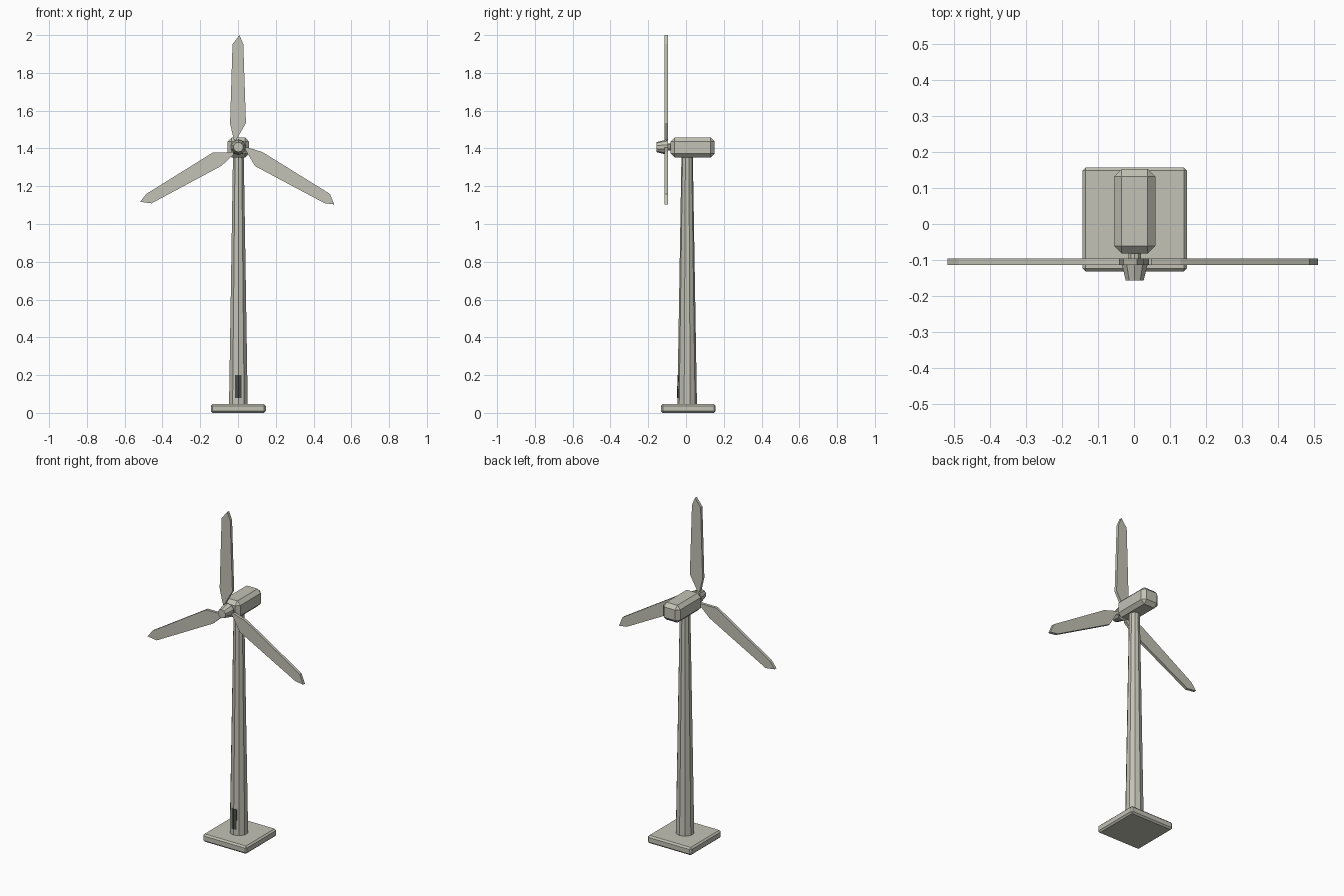
import bpy, bmesh, math
from mathutils import Matrix, Vector

if "Cube" in bpy.data.objects:
    bpy.data.objects.remove(bpy.data.objects["Cube"])

CX = 0.002            # slight offset of the fixed parts
HUB_Z = 1.407


def material(name, rgb):
    m = bpy.data.materials.new(name)
    m.diffuse_color = (*rgb, 1)
    m.use_nodes = True
    m.node_tree.nodes["Principled BSDF"].inputs["Base Color"].default_value = m.diffuse_color
    return m


GREY = material("warm grey", (0.54, 0.54, 0.465))
DARK = material("dark grey", (0.065, 0.075, 0.065))


def finish(bm, name, mat):
    bmesh.ops.recalc_face_normals(bm, faces=bm.faces)
    me = bpy.data.meshes.new(name)
    bm.to_mesh(me)
    bm.free()
    me.materials.append(mat)
    ob = bpy.data.objects.new(name, me)
    bpy.context.collection.objects.link(ob)
    return ob


def chamfer_box(name, lo, hi, w):
    bm = bmesh.new()
    bmesh.ops.create_cube(bm, size=1)
    lo, hi = Vector(lo), Vector(hi)
    for v in bm.verts:
        v.co = (lo + hi) / 2 + v.co * (hi - lo)
    bmesh.ops.bevel(bm, geom=bm.edges[:], offset=w, segments=1, affect='EDGES')
    return finish(bm, name, GREY)


def lathe(name, rings, n, to_world):
    """Stack n-sided rings (radius, height), cap the ends."""
    bm = bmesh.new()
    loops = []
    for r, h in rings:
        loops.append([bm.verts.new(to_world(
            r * math.sin(2 * math.pi * i / n), r * math.cos(2 * math.pi * i / n), h))
            for i in range(n)])
    for a, b in zip(loops, loops[1:]):
        for i in range(n):
            j = (i + 1) % n
            bm.faces.new((a[i], a[j], b[j], b[i]))
    bm.faces.new(loops[0])
    bm.faces.new(loops[-1])
    return finish(bm, name, GREY)


# Foundation slab and nacelle
chamfer_box("base_slab", (CX - 0.145, -0.132, 0), (CX + 0.145, 0.157, 0.046), 0.009)
chamfer_box("nacelle", (CX - 0.057, -0.082, 1.353), (CX + 0.057, 0.152, 1.457), 0.021)

# Tapered tower, one corner pointing to the front
TY = 0.006
R0, R1, Z0, Z1 = 0.052, 0.030, 0.04, 1.37
lathe("tower", [(R0, Z0), (R1, Z1)], 10, lambda a, b, h: (CX + a, TY - b, h))

# Door: thin plate bent round the front corner of the tower
bm = bmesh.new()
cols = []
for x in (-0.017, 0, 0.017):
    col = []
    for z in (0.08, 0.2):
        r = R0 + (R1 - R0) * (z - Z0) / (Z1 - Z0)
        y = TY - r + abs(x) * math.tan(math.radians(18))
        col.append([bm.verts.new((CX + x, y + d, z)) for d in (-0.002, 0.004)])
    cols.append(col)
for a, b in zip(cols, cols[1:]):
    for k in (0, 1):
        bm.faces.new((a[0][k], b[0][k], b[1][k], a[1][k]))
        bm.faces.new((a[k][0], b[k][0], b[k][1], a[k][1]))
for c in (cols[0], cols[-1]):
    bm.faces.new((c[0][0], c[0][1], c[1][1], c[1][0]))
finish(bm, "door", DARK)

# Hub nose and short shaft
lathe("hub", [(0.026, -0.157), (0.037, -0.114), (0.04, -0.096)], 10,
      lambda a, b, h: (CX + a, h, HUB_Z + b))
lathe("shaft", [(0.018, -0.1), (0.018, -0.07)], 10,
      lambda a, b, h: (CX + a, h, HUB_Z + b))

# Three flat blades, same outline turned by 120 degrees
outline = [(-0.023, 0.042), (-0.042, 0.125), (-0.029, 0.545), (0.008, 0.593),
           (0.028, 0.545), (0.042, 0.128), (-0.012, 0.033)]
for k in range(3):
    bm = bmesh.new()
    face = bm.faces.new([bm.verts.new((x, -0.113, z)) for x, z in outline])
    ext = bmesh.ops.extrude_face_region(bm, geom=[face])
    bmesh.ops.translate(bm, vec=(0, 0.017, 0),
                        verts=[g for g in ext["geom"] if isinstance(g, bmesh.types.BMVert)])
    bmesh.ops.transform(bm, verts=bm.verts, matrix=Matrix.Translation((0, 0, HUB_Z))
                        @ Matrix.Rotation(math.radians(120 * k), 4, 'Y'))
    finish(bm, f"blade_{k + 1}", GREY)
